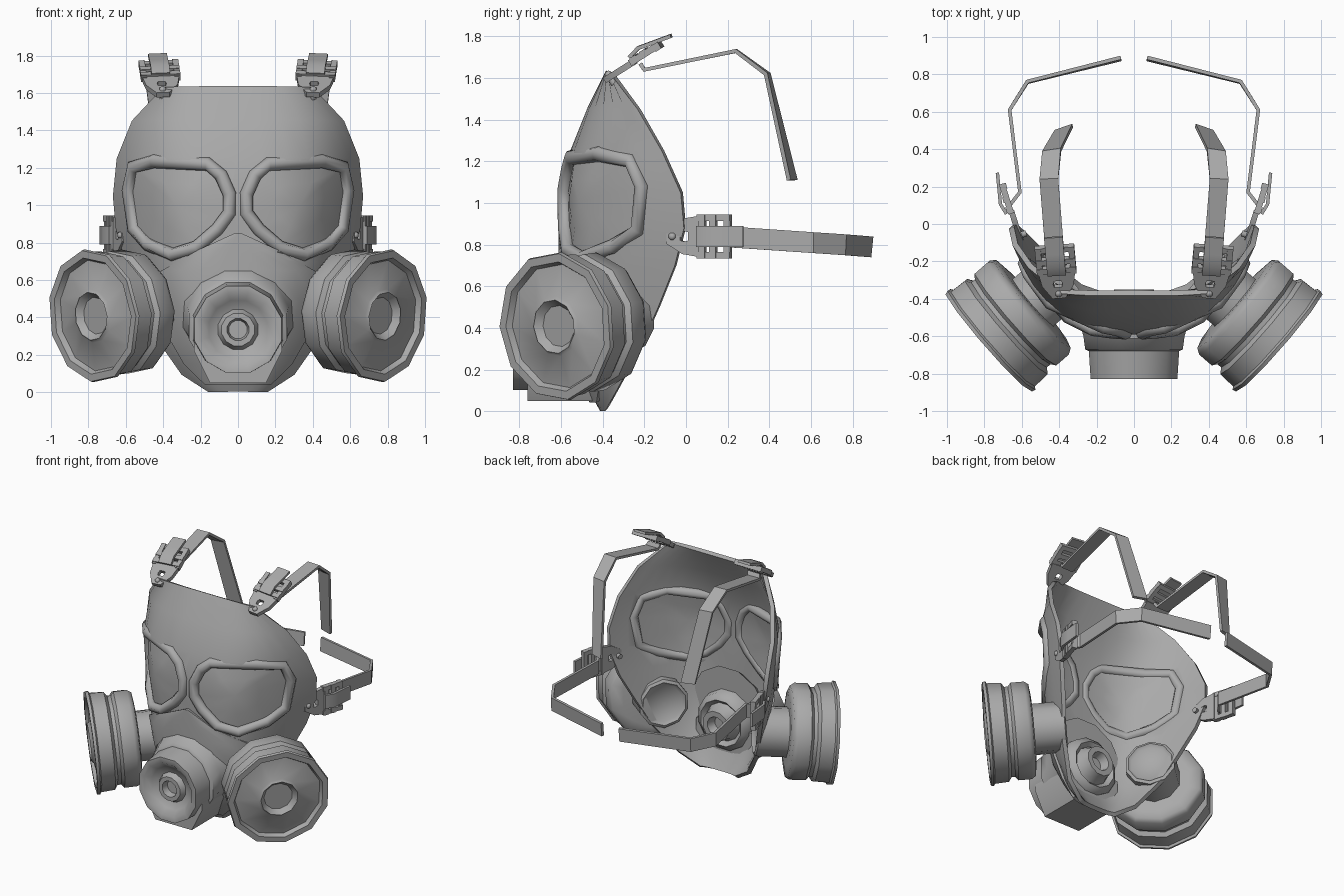
import bpy, bmesh, math
from mathutils import Vector, Matrix

if "Cube" in bpy.data.objects:
    bpy.data.objects.remove(bpy.data.objects["Cube"])

GREY = (0.4, 0.4, 0.4, 1)
rubber = bpy.data.materials.new("matte_grey")
rubber.use_nodes = True
rubber.diffuse_color = GREY
bsdf = rubber.node_tree.nodes["Principled BSDF"]
bsdf.inputs["Base Color"].default_value = GREY
bsdf.inputs["Roughness"].default_value = 0.7


def make(name, verts, faces, mirror=False, thick=0, cutter=None, angle=50):
    """Mesh object with optional thickness, cut and mirrored twin."""
    me = bpy.data.meshes.new(name)
    me.from_pydata([tuple(v) for v in verts], [], faces)
    ob = bpy.data.objects.new(name, me)
    bpy.context.collection.objects.link(ob)
    me.materials.append(rubber)
    clean(me)
    bpy.ops.object.select_all(action='DESELECT')
    ob.select_set(True)
    bpy.context.view_layer.objects.active = ob
    if thick:
        m = ob.modifiers.new("Thickness", 'SOLIDIFY')
        m.thickness, m.offset = thick, 0
        bpy.ops.object.modifier_apply(modifier=m.name)
        clean(me)
    if cutter:
        m = ob.modifiers.new("Cut", 'BOOLEAN')
        m.object, m.operation, m.solver = cutter, 'DIFFERENCE', 'EXACT'
        bpy.ops.object.modifier_apply(modifier=m.name)
    if mirror:
        m = ob.modifiers.new("Mirror", 'MIRROR')
        m.use_mirror_merge = False
        bpy.ops.object.modifier_apply(modifier=m.name)
    bpy.ops.object.shade_smooth_by_angle(angle=math.radians(angle))
    return ob


def clean(me):
    bm = bmesh.new()
    bm.from_mesh(me)
    bmesh.ops.remove_doubles(bm, verts=bm.verts, dist=0.0005)
    bmesh.ops.recalc_face_normals(bm, faces=bm.faces)
    bm.to_mesh(me)
    bm.free()


def grid_faces(rows, cols, wrap_row=False, wrap_col=False):
    return [(i * cols + j, i * cols + (j + 1) % cols,
             (i + 1) % rows * cols + (j + 1) % cols, (i + 1) % rows * cols + j)
            for i in range(rows if wrap_row else rows - 1)
            for j in range(cols if wrap_col else cols - 1)]


def prism(name, outline, front, back, mirror=False):
    """Front outline of (x, z) points extruded in depth."""
    k = len(outline)
    return make(name, [(x, y, z) for y in (front, back) for x, z in outline],
                grid_faces(2, k, wrap_col=True) + [tuple(range(k)), tuple(range(k, 2 * k))], mirror)


def lathe(name, profile, origin, axis, sides, mirror=False, lift=None):
    """Turned part: profile of (distance, radius), optional lift along the axis."""
    turn = Vector(axis).to_track_quat('Z', 'Y')
    verts = []
    for t, r in profile:
        rise = Vector((0, 0, lift(t) if lift else 0))
        for k in range(sides):
            a = math.tau * (k + 0.5) / sides
            verts.append(turn @ Vector((r * math.cos(a), r * math.sin(a), t)) + Vector(origin) + rise)
    return make(name, verts, grid_faces(len(profile), sides, wrap_col=True), mirror)


# Face shell: height, half width, centre depth, edge depth
ROWS = [(1.63, .39, -.37, -.36), (1.45, .555, -.46, -.225), (1.25, .635, -.54, -.11),
        (1.05, .655, -.575, -.02), (.88, .64, -.57, -.005), (.70, .59, -.57, -.05),
        (.50, .51, -.57, -.13), (.30, .43, -.54, -.22), (.10, .29, -.45, -.33),
        (0.01, .15, -.40, -.38)]
STEPS = [0, .2, .4, .58, .72, .83, .92, 1]


def surf(x, z):
    """Depth of the face shell at a point seen from the front."""
    z = min(max(z, ROWS[-1][0]), ROWS[0][0])
    for hi, lo in zip(ROWS, ROWS[1:]):
        if z >= lo[0]:
            f = (z - lo[0]) / (hi[0] - lo[0])
            w, c, e = (lo[i] + f * (hi[i] - lo[i]) for i in (1, 2, 3))
            return c + (e - c) * min(abs(x) / w, 1) ** 3.5


EYE = [(.045, 1.06), (.045, .96), (.11, .87), (.22, .775), (.35, .735), (.48, .79),
       (.555, .87), (.585, 1.08), (.56, 1.205), (.45, 1.235), (.16, 1.22), (.09, 1.16)]
n = len(EYE)
cutter = prism("eye_cutter", EYE, -1, .1, True)
cutter.hide_render = True

cols = [-s for s in STEPS[:0:-1]] + STEPS
make("face_shell", [(s * w, c + (e - c) * abs(s) ** 3.5, z) for z, w, c, e in ROWS for s in cols],
     grid_faces(len(ROWS), len(cols)), thick=.03, cutter=cutter)
bpy.data.objects.remove(cutter)

# Lenses and their tubular frames
cx, cz = .33, 1.0
lens = []
for s in (1, .5, 0):
    for x, z in EYE:
        px, pz = cx + s * (x - cx), cz + s * (z - cz)
        lens.append((px, surf(px, pz) + .012, pz))
make("lenses", lens, grid_faces(3, n, wrap_col=True), True, thick=.01)

path = [Vector((x, surf(x, z) - .008, z)) for x, z in EYE]
frame = []
for i, p in enumerate(path):
    along = (path[(i + 1) % n] - path[i - 1]).normalized()
    side = along.cross(Vector((0, 1, 0))).normalized()
    out = side.cross(along)
    for k in range(8):
        a = math.tau * k / 8
        frame.append(p + .037 * (side * math.cos(a) + out * math.sin(a)))
make("eye_frames", frame, grid_faces(n, 8, True, True), True, angle=65)

# Raised muzzle panel with a chin block under the valve
PANEL = [(.85, .01), (.76, .2), (.65, .40), (.48, .42), (.30, .36), (.16, .28), (.05, .17)]
make("muzzle_panel", [(s / 4 * w, surf(s / 4 * w, z) - .025, z) for z, w in PANEL for s in range(-4, 5)],
     grid_faces(len(PANEL), 9), thick=.035, angle=25)
prism("chin_block", [(-.15, .05), (.15, .05), (.235, .22), (.23, .33), (-.23, .33), (-.235, .22)], -.76, -.45)

# Front valve with its sloping base, and the valve seat inside
lathe("front_valve", [(0, 0), (0, .31), (.10, .28), (.17, .27), (.18, .25), (.33, .24), (.33, .20),
                      (.29, .16), (.27, .11), (.31, .09), (.31, .06), (.26, .05), (.26, 0)],
      (0, -.50, .335), (0, -1, 0), 12, lift=lambda t: .1 * max(0, 1 - t / .2))
lathe("inner_valve", [(0, 0), (0, .22), (.09, .21), (.12, .17), (.09, .14), (.13, .12), (.18, .11),
                      (.18, .07), (.12, .05), (.12, 0)], (0, -.53, .36), (0, 1, 0), 12)

# Filter canisters with pipes through the cheeks
AXIS = (.755, -.655, -.09)
HUB = (.545, -.425, .435)
lathe("filter_canisters", [(-.01, 0), (-.01, .24), (0, .315), (.03, .335), (.12, .335), (.14, .31), (.165, .31),
                           (.185, .34), (.28, .345), (.29, .36), (.31, .355), (.31, .315), (.28, .30),
                           (.305, .145), (.32, .13), (.285, .10), (.285, 0)], HUB, AXIS, 11, True)
lathe("filter_pipes", [(0, 0), (0, .175), (-.22, .175), (-.23, .155), (-.21, .135), (-.21, 0)],
      HUB, AXIS, 10, True)


def buckle(name, origin, along, out):
    """Tab, frame, crossbars, loose strap end and rivet in one local layout."""
    u, w = Vector(along).normalized(), Vector(out).normalized()
    v = w.cross(u)
    mat = Matrix((u, v, w)).transposed()

    def place(pts):
        return [mat @ Vector(p) + Vector(origin) for p in pts]

    def bar(part, a, b, size):
        lo, hi = Vector(a), Vector(b)
        pts = [(x, y, z) for x in (lo.x - size, hi.x + size) for y in (lo.y - size, hi.y + size)
               for z in (lo.z - size, hi.z + size)]
        return make(name + part, place(pts), [(0, 1, 3, 2), (4, 6, 7, 5), (0, 4, 5, 1),
                                             (2, 3, 7, 6), (0, 2, 6, 4), (1, 5, 7, 3)], True)

    # Tab is a ring of plate around its eyelet
    ring = [(0, -.035), (.08, -.085), (.17, -.1), (.17, .1), (.08, .085), (0, .035)]
    hole = [(.07, -.02), (.09, -.025), (.11, -.02), (.11, .02), (.09, .025), (.07, .02)]
    make(name + "_tab", place([(a, b, 0) for r in (ring, hole) for a, b in r]),
         grid_faces(2, 6, wrap_col=True), True, thick=.03)
    for s in (-1, 1):
        bar("_rail", (.17, s * .09, .005), (.305, s * .09, .005), .016)
    for d, h in ((.18, .01), (.235, .01), (.305, 0)):
        bar("_crossbar", (d, -.09, h), (d, .09, h), .016)
    make(name + "_strap_end", place([(d, s * .05, h) for d, h in ((.16, .03), (.22, .045), (.29, .03), (.385, .01))
                                     for s in (-1, 1)]), grid_faces(4, 2), True, thick=.018)
    lathe(name + "_rivet", [(-.04, 0), (-.04, .018), (.022, .018), (.03, .01), (.03, 0)],
          place([(.03, 0, 0)])[0], w, 8, True)


def strap(name, points, widths):
    """Flat ribbon along the points, spread along each width direction."""
    verts = [Vector(p) + s * .05 * Vector(d).normalized() for p, d in zip(points, widths) for s in (-1, 1)]
    make(name, verts, grid_faces(len(points), 2), True, thick=.02, angle=25)


buckle("side_buckle", (.605, -.09, .84), (.3, .95, 0), (.95, -.3, 0))
buckle("top_buckle", (.40, -.39, 1.59), (.08, .84, .53), (0, -.53, .84))
UP = (0, 0, 1)
strap("side_straps", [(.68, .08, .84), (.61, .17, .84), (.665, .61, .81), (.57, .76, .80), (.07, .885, .79)],
      [UP, UP, UP, (0, .05, 1), (0, .1, 1)])
strap("top_straps", [(.41, -.22, 1.67), (.42, -.2, 1.64), (.455, .24, 1.73), (.44, .39, 1.62), (.375, .51, 1.11)],
      [(1, 0, 0), (1, 0, 0), (1, -.05, 0), (1, -.15, 0), (1, -.35, 0)])
